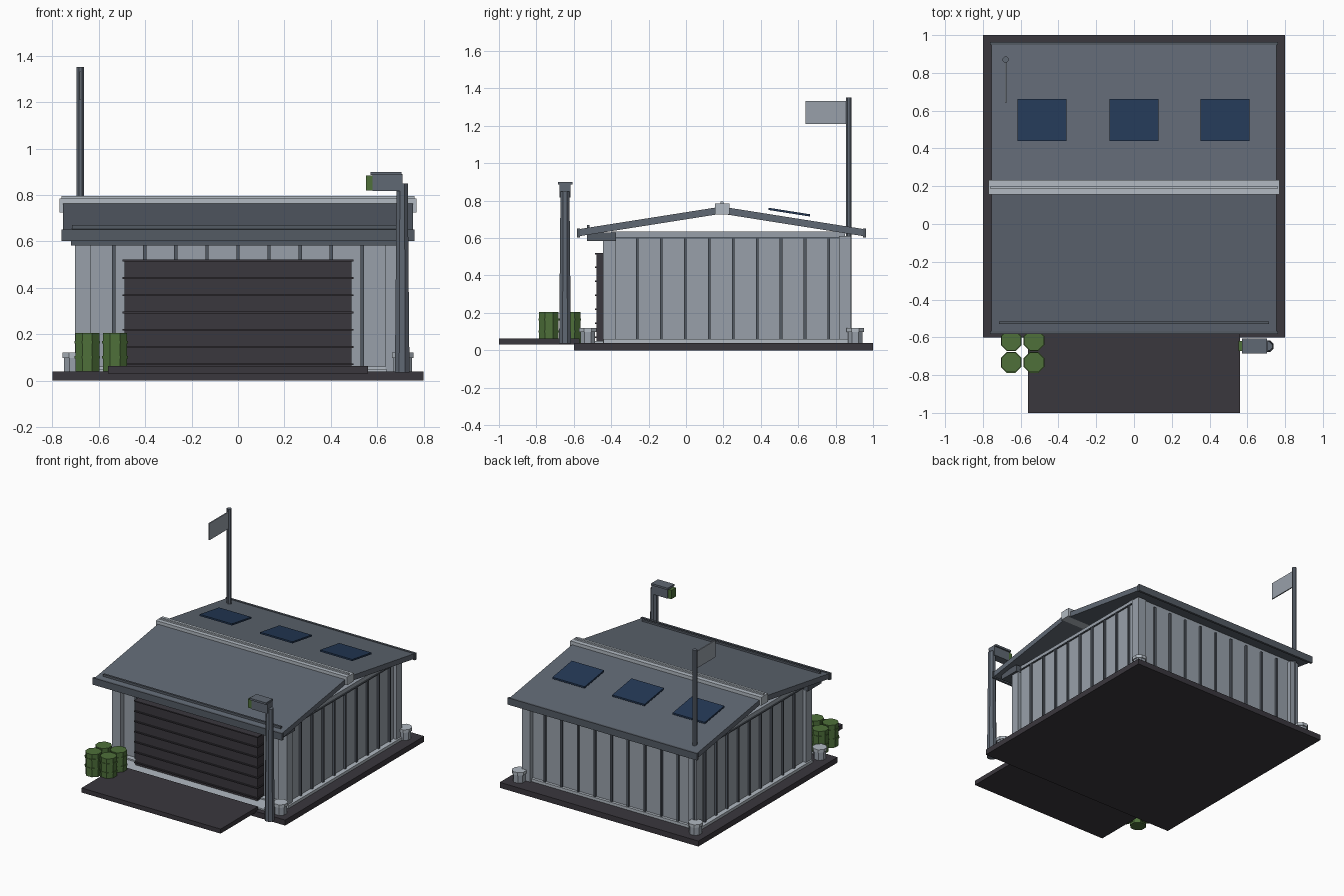
import bpy
import math
from mathutils import Vector

if "Cube" in bpy.data.objects:
    bpy.data.objects.remove(bpy.data.objects["Cube"], do_unlink=True)


def material(name, rgb):
    linear = [((c / 255 + 0.055) / 1.055) ** 2.4 for c in rgb] + [1]
    m = bpy.data.materials.new(name)
    m.use_nodes = True
    m.diffuse_color = linear
    m.node_tree.nodes["Principled BSDF"].inputs["Base Color"].default_value = linear
    return m


WALL = material("pale steel", (152, 160, 170))
ROOF = material("slate grey", (96, 104, 115))
DARK = material("charcoal", (58, 55, 61))
RIB = material("dark steel", (84, 91, 100))
TRIM = material("light grey", (178, 186, 194))
BLUE = material("panel blue", (36, 57, 86))
GREEN = material("barrel green", (78, 112, 58))


def mesh_object(name, verts, faces, mat):
    mesh = bpy.data.meshes.new(name)
    mesh.from_pydata(verts, [], faces)
    mesh.materials.append(mat)
    obj = bpy.data.objects.new(name, mesh)
    bpy.context.collection.objects.link(obj)
    return obj


def box(name, x, y, z, mat):
    """Box spanning the given (low, high) ranges."""
    verts = [(a, b, c) for a in x for b in y for c in z]
    faces = [(0, 1, 3, 2), (4, 6, 7, 5), (0, 4, 5, 1),
             (2, 3, 7, 6), (0, 2, 6, 4), (1, 5, 7, 3)]
    return mesh_object(name, verts, faces, mat)


def prism(name, profile, x, mat):
    """Side profile of (y, z) points pushed along x."""
    n = len(profile)
    verts = [(a, *p) for a in x for p in profile]
    faces = [tuple(range(n))[::-1], tuple(range(n, 2 * n))]
    faces += [(i, (i + 1) % n, n + (i + 1) % n, n + i) for i in range(n)]
    return mesh_object(name, verts, faces, mat)


def post(name, x, y, z, radius, mat, sides=8, top=None):
    top = radius if top is None else top
    bpy.ops.mesh.primitive_cone_add(
        vertices=sides, radius1=radius, radius2=top, depth=z[1] - z[0],
        location=(x, y, sum(z) / 2), rotation=(0, 0, math.pi / sides))
    obj = bpy.context.object
    obj.name = name
    obj.data.materials.append(mat)
    return obj


# Ground slab, ramp and wall footing
box("ground_slab", (-0.8, 0.8), (-0.6, 1), (0, 0.04), DARK)
box("entrance_ramp", (-0.56, 0.56), (-1, -0.57), (0.03, 0.063), DARK)
box("door_threshold", (-0.64, 0.64), (-0.56, -0.42), (0.04, 0.05), TRIM)
box("wall_footing", (-0.715, 0.715), (-0.44, 0.87), (0.04, 0.06), TRIM)

# Walls with corner columns and vertical ribs
FRONT, BACK, SIDE = -0.4, 0.85, 0.68
box("wall_block", (-SIDE, SIDE), (FRONT, BACK), (0.05, 0.635), WALL)
for x in (-0.67, 0.67):
    for y in (-0.41, 0.85):
        box("corner_column", (x - 0.033, x + 0.033), (y - 0.033, y + 0.033),
            (0.04, 0.61), WALL)
for i in range(9):
    x = (i - 4) * 0.134
    for y in (FRONT, BACK):
        box("wall_rib", (x - 0.007, x + 0.007), (y - 0.014, y + 0.014),
            (0.06, 0.6), RIB)
for i in range(9):
    y = -0.26 + i * 0.128
    for x in (-SIDE, SIDE):
        box("side_rib", (x - 0.014, x + 0.014), (y - 0.007, y + 0.007),
            (0.06, 0.6), RIB)
for x in (-SIDE, SIDE):
    box("side_top_rail", (x - 0.008, x + 0.008), (FRONT, BACK), (0.598, 0.606), RIB)

# Rolling door with horizontal slats
box("rolling_door", (-0.49, 0.49), (-0.478, -0.39), (0.05, 0.515), DARK)
for i in range(7):
    z = 0.07 + i * 0.0745
    box("door_slat", (-0.498, 0.498), (-0.487, -0.41), (z - 0.004, z + 0.004), DARK)
box("door_header", (-0.72, 0.72), (-0.53, -0.375), (0.583, 0.63), RIB)

# Roof slopes around the ridge
RIDGE, SLOPE, THICK = 0.19, 0.158, 0.038


def roof_z(y):
    return 0.768 - SLOPE * abs(y - RIDGE)


for name, eave in (("front_roof", -0.575), ("back_roof", 0.955)):
    prism(name, [(eave, roof_z(eave)), (RIDGE, roof_z(RIDGE)),
                 (RIDGE, roof_z(RIDGE) - THICK), (eave, roof_z(eave) - THICK)],
          (-0.755, 0.755), ROOF)
    step = 0.008 if eave > 0 else -0.008
    box(name + "_eave_trim", (-0.762, 0.762), sorted((eave - step, eave + step)),
        (0.602, 0.652), RIB)
box("ridge_cap", (-0.77, 0.77), (0.155, 0.233), (0.725, 0.785), TRIM)
box("ridge_strip", (-0.76, 0.76), (0.185, 0.2), (0.78, 0.795), TRIM)
box("roof_snow_rail", (-0.715, 0.715), (-0.53, -0.515), (0.64, 0.67), RIB)

# Raised solar panels on the back slope
for x in (-0.487, 0, 0.482):
    ys = (0.44, 0.663)
    prism("solar_panel", [(ys[0], 0.75), (ys[0], 0.762), (ys[1], 0.727), (ys[1], 0.715)],
          (x - 0.13, x + 0.13), BLUE)

# Corner bollards
for x in (-0.71, 0.71):
    for y in (-0.525, 0.905):
        post("bollard", x, y, (0.04, 0.105), 0.043, WALL)
        post("bollard_cap", x, y, (0.098, 0.12), 0.05, TRIM)

# Cluster of barrels with hoops
for x in (-0.65, -0.53):
    for y in (-0.733, -0.617):
        post("barrel", x, y, (0.04, 0.205), 0.056, GREEN)
        for z in (0.1, 0.165):
            post("barrel_hoop", x, y, (z - 0.006, z + 0.006), 0.06, GREEN)

# Floodlight on a post
post("lamp_post", 0.708, -0.647, (0.035, 0.85), 0.034, ROOF, 8, 0.026)
box("lamp_head", (0.58, 0.71), (-0.675, -0.617), (0.818, 0.89), ROOF)
box("lamp_hood", (0.572, 0.705), (-0.685, -0.607), (0.886, 0.9), ROOF)
box("lamp_lens", (0.552, 0.582), (-0.672, -0.62), (0.82, 0.885), GREEN)

# Flagpole and flag
post("flagpole", -0.68, 0.87, (0.04, 1.352), 0.017, ROOF)
box("flag", (-0.684, -0.676), (0.64, 0.86), (1.21, 1.332), WALL)
